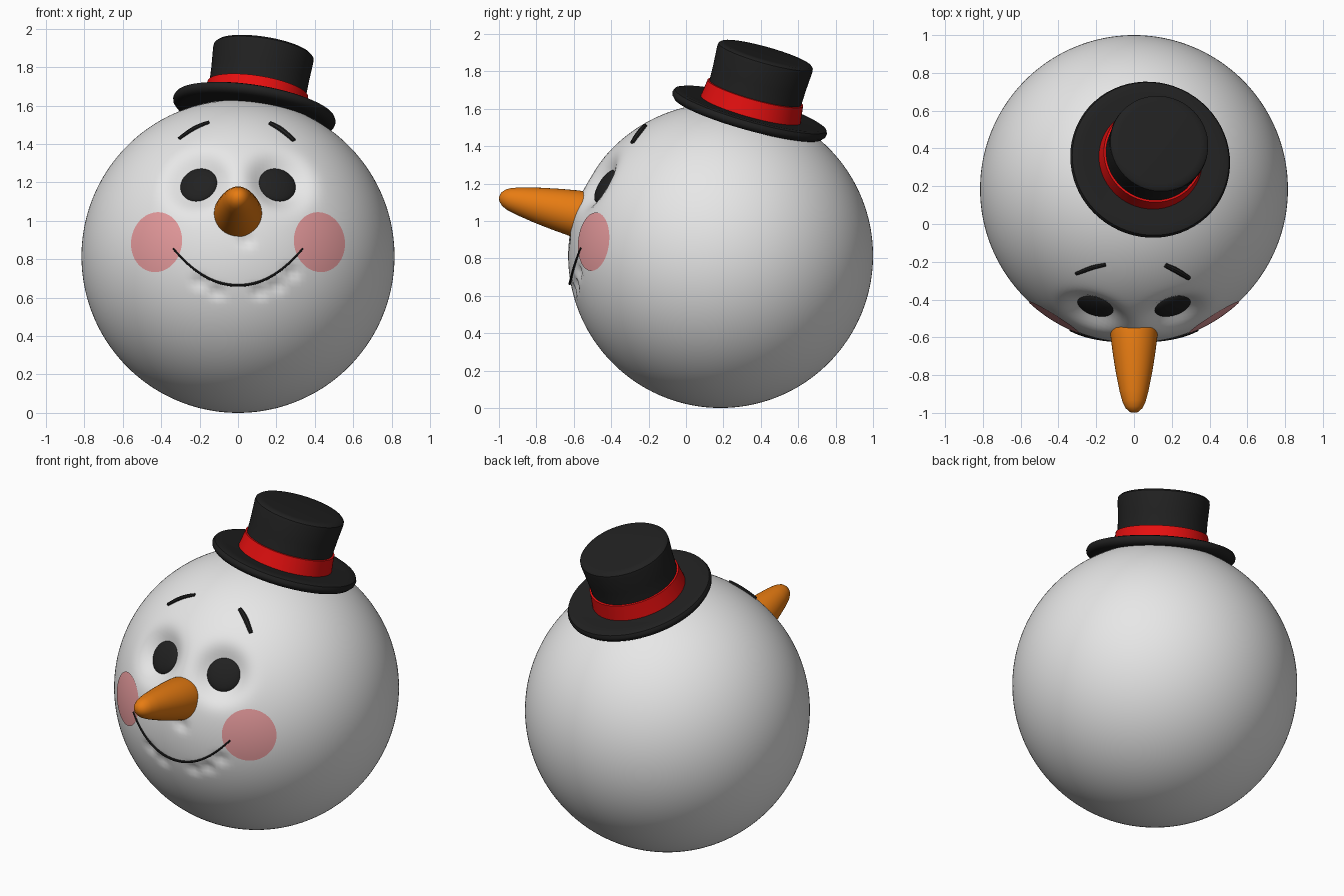
import bpy, bmesh, math
from mathutils import Vector

if "Cube" in bpy.data.objects:
    bpy.data.objects.remove(bpy.data.objects["Cube"])

R = 0.815
C = Vector((0, 0.185, R))


def material(name, rgb):
    m = bpy.data.materials.new(name)
    m.use_nodes = True
    m.diffuse_color = (*rgb, 1)
    m.node_tree.nodes["Principled BSDF"].inputs["Base Color"].default_value = (*rgb, 1)
    return m


snow = material("snow white", (0.8, 0.8, 0.8))
black = material("soft black", (0.015, 0.015, 0.015))
red = material("ribbon red", (0.8, 0.005, 0.005))
orange = material("carrot orange", (0.8, 0.2, 0.006))
pink = material("blush pink", (0.8, 0.33, 0.34))


def surface(x, z, lift=0.0):
    """Point on the front of the head, raised along its normal."""
    y = C.y - math.sqrt(R * R - x * x - (z - C.z) ** 2)
    p = Vector((x, y, z))
    return p + (p - C).normalized() * lift


def finish(ob, mat, angle=40):
    ob.data.materials.clear()
    ob.data.materials.append(mat)
    bpy.ops.object.select_all(action='DESELECT')
    ob.select_set(True)
    bpy.context.view_layer.objects.active = ob
    bpy.ops.object.shade_smooth_by_angle(angle=math.radians(angle))
    return ob


def lathe(name, profile, origin, axis, mat, steps=64):
    """Spin a (radius, height) profile around an axis."""
    bm = bmesh.new()
    vs = [bm.verts.new((r, 0, h)) for r, h in profile]
    es = [bm.edges.new(pair) for pair in zip(vs, vs[1:])]
    bmesh.ops.spin(bm, geom=vs + es, cent=(0, 0, 0), axis=(0, 0, 1),
                   angle=math.tau, steps=steps, use_merge=True)
    bmesh.ops.remove_doubles(bm, verts=bm.verts, dist=1e-5)
    bmesh.ops.recalc_face_normals(bm, faces=bm.faces)
    me = bpy.data.meshes.new(name)
    bm.to_mesh(me)
    bm.free()
    ob = bpy.data.objects.new(name, me)
    bpy.context.collection.objects.link(ob)
    ob.location = origin
    ob.rotation_mode = 'QUATERNION'
    ob.rotation_quaternion = Vector(axis).to_track_quat('Z', 'Y')
    return finish(ob, mat)


def strand(name, points, radius, mat, flare=1.0):
    """Tube running through points on the face."""
    cu = bpy.data.curves.new(name, 'CURVE')
    cu.dimensions = '3D'
    cu.bevel_depth = radius
    cu.bevel_resolution = 2
    cu.use_fill_caps = True
    sp = cu.splines.new('POLY')
    sp.points.add(len(points) - 1)
    for i, (sp_pt, p) in enumerate(zip(sp.points, points)):
        sp_pt.co = (*p, 1)
        sp_pt.radius = 1 + (flare - 1) * math.sin(math.pi * i / (len(points) - 1))
    ob = bpy.data.objects.new(name, cu)
    bpy.context.collection.objects.link(ob)
    bpy.ops.object.select_all(action='DESELECT')
    ob.select_set(True)
    bpy.context.view_layer.objects.active = ob
    bpy.ops.object.convert(target='MESH')
    return finish(bpy.context.object, mat)


# Snowball head with eye sockets and small dimples pressed in
bpy.ops.mesh.primitive_uv_sphere_add(segments=176, ring_count=110, radius=R, location=C)
head = bpy.context.object
head.name = "head"
dents = [(s * 0.22, 1.215, 0.085, 0.145) for s in (-1, 1)]
dents += [(x, z, 0.018, 0.035) for x, z in (
    (-0.2, 0.68), (-0.11, 0.63), (0.11, 0.63), (0.2, 0.66), (0.28, 0.73), (0.04, 0.9))]
dents = [(surface(x, z) - C, depth, size) for x, z, depth, size in dents]
for v in head.data.vertices:
    if v.co.y < 0:
        press = sum(d * math.exp(-((v.co - p).length / s) ** 3) for p, d, s in dents)
        v.co -= v.co.normalized() * press
finish(head, snow, 60)

# Eyes and cheeks on both sides
for side, s in (("left", 1), ("right", -1)):
    bpy.ops.mesh.primitive_uv_sphere_add(segments=40, ring_count=20, radius=1)
    eye = bpy.context.object
    eye.name = side + "_eye"
    eye.scale = (0.101, 0.099, 0.03)
    eye.location = surface(s * 0.223, 1.22, -0.07)
    eye.rotation_mode = 'QUATERNION'
    eye.rotation_quaternion = (surface(s * 0.223, 1.22) - C).to_track_quat('Z', 'Y')
    finish(eye, black, 60)

    reach, shell = 0.157 / R, R + 0.004
    cap = [(shell * math.sin(reach * i / 8), shell * math.cos(reach * i / 8)) for i in range(9)]
    lathe(side + "_cheek", cap, C, surface(s * 0.43, 0.89) - C, pink)

# Smile
smile = []
for i in range(33):
    x = -0.335 + 0.67 * i / 32
    smile.append(surface(x, 0.665 + 0.19 * (abs(x) / 0.335) ** 2.1, 0.006))
strand("mouth", smile, 0.005, black, 1.4)


# Eyebrows
def brow(name, start, end, bend, radius):
    pts = []
    for i in range(9):
        t = i / 8
        x = start[0] + (end[0] - start[0]) * t
        z = start[1] + (end[1] - start[1]) * t + bend * math.sin(math.pi * t)
        pts.append(surface(x, z, 0.004))
    strand(name, pts, radius, black, 1.3)


brow("left_eyebrow", (0.165, 1.505), (0.29, 1.415), 0.008, 0.012)
brow("right_eyebrow", (-0.305, 1.425), (-0.15, 1.51), 0.01, 0.009)

# Carrot nose
lathe("nose", [(0, 0), (0.116, 0), (0.126, 0.04), (0.124, 0.1), (0.111, 0.2), (0.095, 0.3),
               (0.075, 0.4), (0.06, 0.455), (0.045, 0.485), (0.024, 0.505), (0, 0.511)],
      (0, -0.5, 1.02), (0, -1, 0.22), orange, 40)

# Tilted top hat: brim, crown and ribbon share one axis
hat_at, hat_axis = (0.085, 0.34, 1.575), (0.16, 0.28, 1)
lathe("hat_brim", [(0, -0.025), (0.38, -0.032), (0.41, -0.028), (0.425, -0.012), (0.428, 0.004),
                   (0.42, 0.02), (0.4, 0.027), (0.36, 0.025), (0, 0.015)],
      hat_at, hat_axis, black)
lathe("hat_crown", [(0.262, 0), (0.254, 0.1), (0.257, 0.2), (0.264, 0.305), (0.262, 0.322),
                    (0.25, 0.333), (0.22, 0.336), (0, 0.336)],
      hat_at, hat_axis, black)
lathe("hat_ribbon", [(0.255, 0.012), (0.279, 0.012), (0.272, 0.06), (0.265, 0.116), (0.25, 0.118)],
      hat_at, hat_axis, red)
